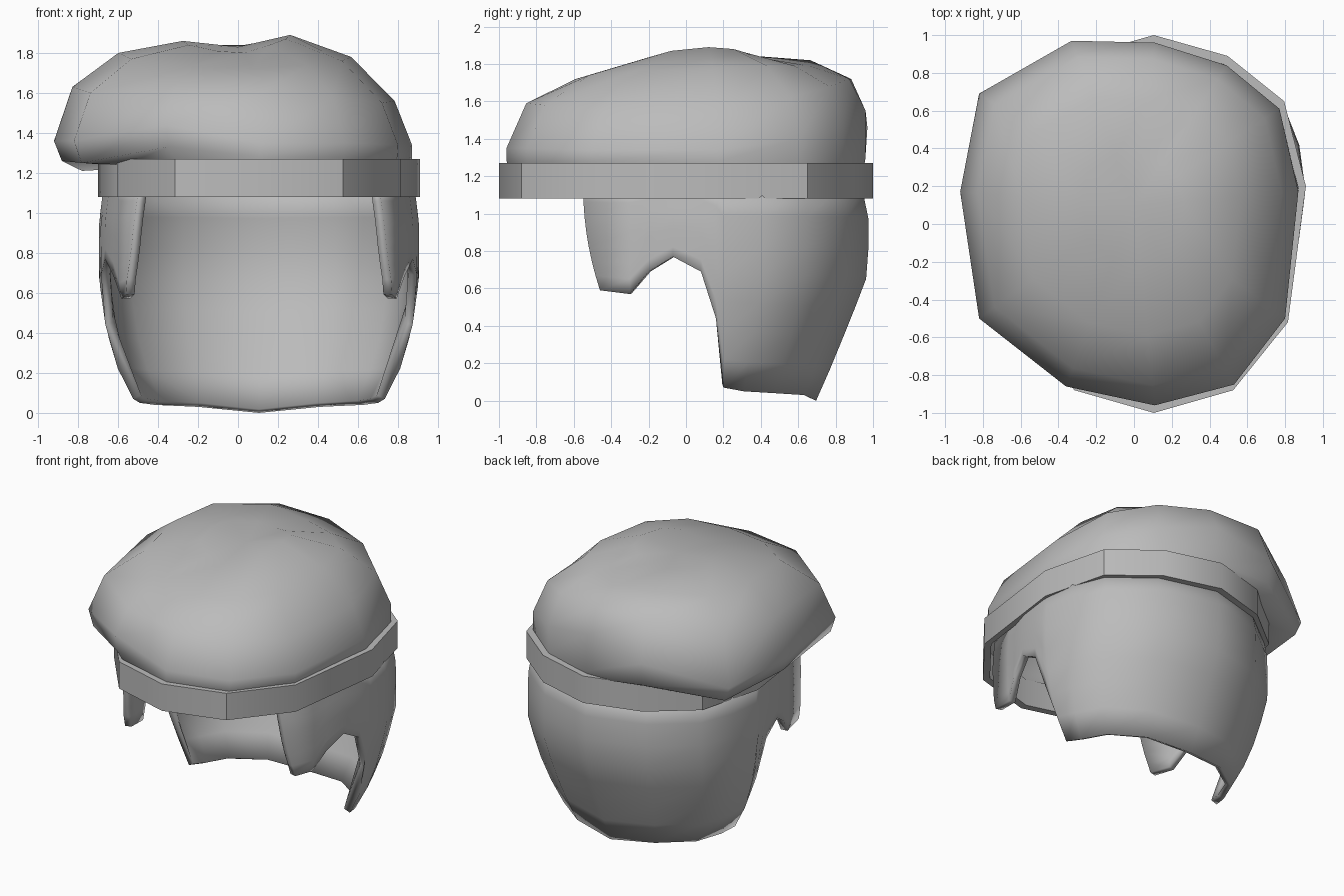
import bpy
import math
from mathutils import Vector

AXIS_X = 0.105  # the head sits a little to the left of the slouching cap

default_cube = bpy.data.objects.get("Cube")
if default_cube:
    bpy.data.objects.remove(default_cube, do_unlink=True)


def make_material(name, colour):
    material = bpy.data.materials.new(name)
    material.use_nodes = True
    material.diffuse_color = colour
    material.node_tree.nodes["Principled BSDF"].inputs["Base Color"].default_value = colour
    return material


def make_object(name, verts, faces, material, sharp_angle):
    mesh = bpy.data.meshes.new(name)
    mesh.from_pydata([tuple(v) for v in verts], [], faces)
    mesh.materials.append(material)
    obj = bpy.data.objects.new(name, mesh)
    bpy.context.collection.objects.link(obj)
    bpy.ops.object.select_all(action="DESELECT")
    obj.select_set(True)
    bpy.context.view_layer.objects.active = obj
    bpy.ops.object.shade_smooth_by_angle(angle=math.radians(sharp_angle))
    return obj


def grid_faces(columns, rows, closed):
    """Quads between neighbouring columns, each column holding its rows in order."""
    faces = []
    for c in range(columns if closed else columns - 1):
        here, there = c * rows, ((c + 1) % columns) * rows
        for r in range(rows - 1):
            faces.append((here + r, there + r, there + r + 1, here + r + 1))
    return faces


def interpolate(table, key):
    """Linear lookup of the remaining columns of a sorted table."""
    for low, high in zip(table, table[1:]):
        if key <= high[0]:
            t = max(0, (key - low[0]) / (high[0] - low[0]))
            return [a + (b - a) * t for a, b in zip(low[1:], high[1:])]
    return table[-1][1:]


grey = make_material("plain grey", (0.5, 0.5, 0.5, 1))

# Headband: half outline mirrored about the head axis, swept as a thin ring
half_outline = [(0, -1), (0.42, -0.88), (0.71, -0.52), (0.805, 0.2),
                (0.69, 0.65), (0.39, 0.89), (0, 1)]
outline = half_outline + [(-x, y) for x, y in half_outline[-2:0:-1]]
BAND_BOTTOM, BAND_TOP, BAND_INSET = 1.08, 1.27, 0.95


def band_point(x, y, inset, z):
    return Vector((AXIS_X + x * inset, y * inset, z))


band_verts = []
for x, y in outline:
    for inset, z in ((1, BAND_BOTTOM), (1, BAND_TOP),
                     (BAND_INSET, BAND_TOP), (BAND_INSET, BAND_BOTTOM),
                     (1, BAND_BOTTOM)):
        band_verts.append(band_point(x, y, inset, z))
make_object("headband", band_verts, grid_faces(len(outline), 5, True), grey, 35)

# Cap: each column runs from the band, round the rim and over the crown.
# Columns: rim x, rim y, rim z, underside z, shoulder z, upper z, crown z
cap_columns = [
    (0.11, -0.96, 1.35, 1.28, 1.59, 1.72, 1.8),
    (0.53, -0.85, 1.35, 1.28, 1.58, 1.74, 1.84),
    (0.8, -0.5, 1.34, 1.28, 1.55, 1.76, 1.87),
    (0.87, 0.17, 1.34, 1.28, 1.56, 1.78, 1.89),
    (0.77, 0.61, 1.4, 1.28, 1.62, 1.79, 1.88),
    (0.49, 0.84, 1.46, 1.28, 1.68, 1.79, 1.86),
    (0.11, 0.96, 1.55, 1.29, 1.72, 1.79, 1.84),
    (-0.33, 0.97, 1.46, 1.3, 1.72, 1.82, 1.84),
    (-0.82, 0.69, 1.31, 1.21, 1.62, 1.81, 1.85),
    (-0.92, 0.17, 1.36, 1.26, 1.63, 1.8, 1.86),
    (-0.82, -0.5, 1.36, 1.25, 1.6, 1.77, 1.84),
    (-0.36, -0.86, 1.44, 1.33, 1.6, 1.73, 1.81),
]
crown = Vector((0, 0.1, 1.83))
cap_verts = []
for (bx, by), (x, y, rim_z, under_z, *upper) in zip(outline, cap_columns):
    base = band_point(bx, by, BAND_INSET, BAND_TOP - 0.03)
    under = base.lerp(Vector((x, y, 0)), 0.85)
    under.z = under_z
    cap_verts += [base, under, Vector((x, y, rim_z))]
    for spread, z in zip((0.9, 0.65, 0.3), upper):
        cap_verts.append(Vector((crown.x + (x - crown.x) * spread,
                                 crown.y + (y - crown.y) * spread, z)))
count, rows = len(cap_columns), 6
cap_faces = grid_faces(count, rows, True)
cap_verts.append(crown)
for c in range(count):
    cap_faces.append((c * rows + rows - 1, ((c + 1) % count) * rows + rows - 1, count * rows))
make_object("slouched_cap", cap_verts, cap_faces, grey, 70)

# Hair: columns of half width, depth, hem height; sideburn, ear arch, then nape
hair_half = [(0.62, -0.55, 0.59), (0.7, -0.3, 0.57), (0.73, -0.2, 0.69),
             (0.77, -0.07, 0.77), (0.79, 0.08, 0.69), (0.8, 0.16, 0.44),
             (0.8, 0.2, 0.07), (0.77, 0.42, 0.05), (0.68, 0.65, 0.04),
             (0.4, 0.87, 0.03), (0, 0.98, 0)]
hair_taper = [(0, 0.74, 0.71), (0.06, 0.78, 0.74), (0.25, 0.9, 0.82),
              (0.44, 0.96, 0.9), (0.67, 1, 0.99), (0.95, 1, 1), (1.14, 0.97, 0.96)]
hair_columns = [(-x, y, hem) for x, y, hem in hair_half] + hair_half[-2::-1]
HAIR_TOP, HAIR_ROWS = 1.14, 8
hair_verts = []
for x, y, hem in hair_columns:
    for r in range(HAIR_ROWS):
        t = r / (HAIR_ROWS - 1)
        z = HAIR_TOP + (hem - HAIR_TOP) * t
        scale_x, scale_y = interpolate(hair_taper, z)
        px, py = x * scale_x, y * (scale_y if y > 0.25 else 1)
        if y == hair_half[0][1]:  # the sideburn's front edge slants back
            py += 0.09 * t ** 2
            px *= 1 + 0.09 * t ** 2
        hair_verts.append(Vector((AXIS_X + px, py, z)))
hair = make_object("hair", hair_verts,
                   grid_faces(len(hair_columns), HAIR_ROWS, False), grey, 50)
shell = hair.modifiers.new("thickness", "SOLIDIFY")
shell.thickness = 0.045
shell.offset = -1
